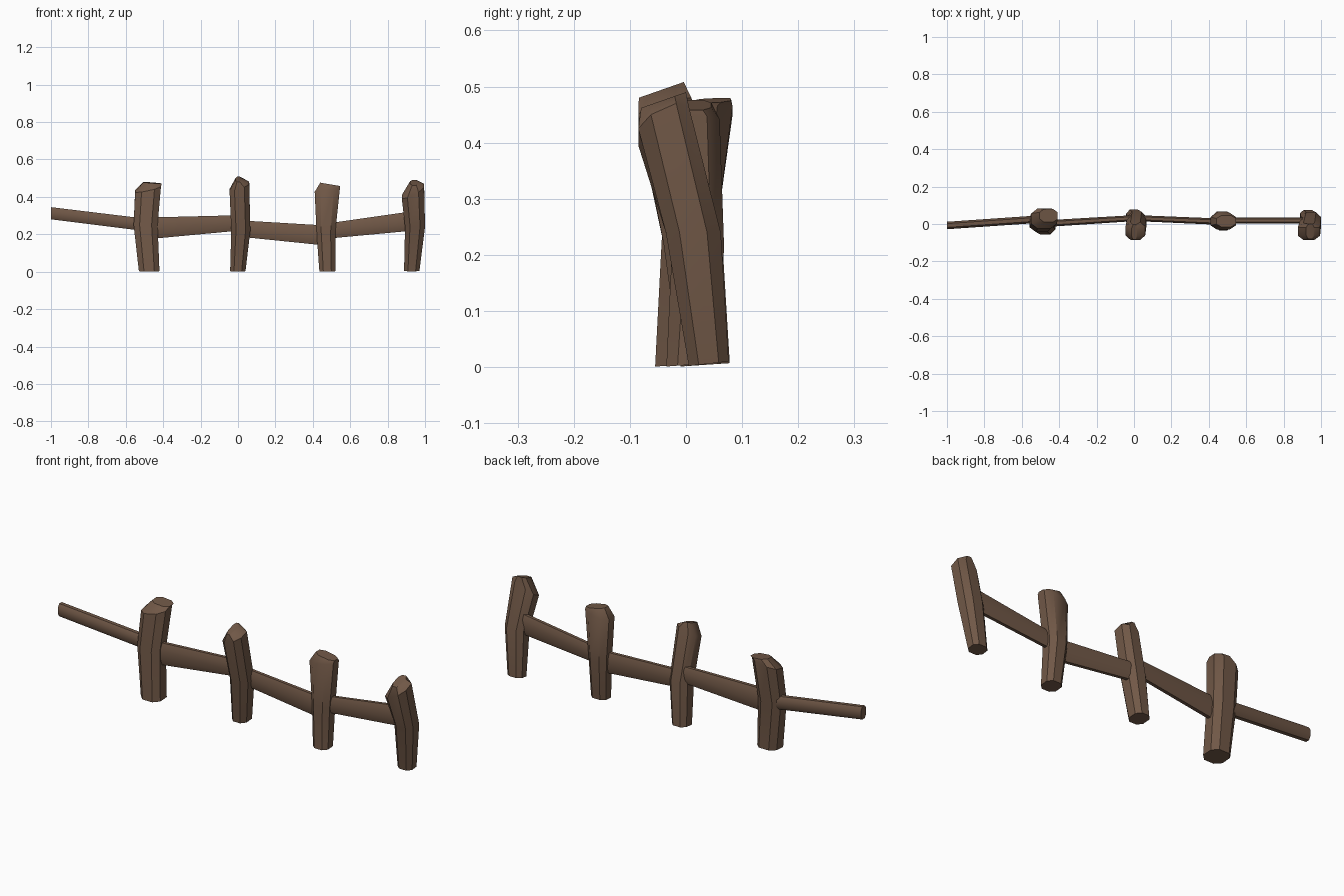
import bpy, bmesh, math

wood = bpy.data.materials.new("brown wood")
wood.diffuse_color = (0.165, 0.098, 0.063, 1)

# Chamfered section shared by all timbers (unit half-extents)
C = 0.5
SECTION = [(1, -C), (1, C), (C, 1), (-C, 1), (-1, C), (-1, -C), (-C, -1), (C, -1)]


def loft(name, rings):
    """Skin a list of vertex rings and close both ends."""
    bm = bmesh.new()
    loops = [[bm.verts.new(p) for p in ring] for ring in rings]
    n = len(loops[0])
    for a, b in zip(loops, loops[1:]):
        for i in range(n):
            j = (i + 1) % n
            bm.faces.new((a[i], a[j], b[j], b[i]))
    bm.faces.new(loops[0][::-1])
    bm.faces.new(loops[-1])
    bmesh.ops.recalc_face_normals(bm, faces=bm.faces)
    me = bpy.data.meshes.new(name)
    bm.to_mesh(me)
    bm.free()
    ob = bpy.data.objects.new(name, me)
    bpy.context.collection.objects.link(ob)
    me.materials.append(wood)
    bpy.ops.object.select_all(action='DESELECT')
    ob.select_set(True)
    bpy.context.view_layer.objects.active = ob
    bpy.ops.object.shade_smooth_by_angle(angle=math.radians(35))


def post(name, levels):
    """Each level: x0, x1, y0, y1, z, rise across x, rise across y."""
    rings = []
    for x0, x1, y0, y1, z, sx, sy in levels:
        rings.append([((x0 + x1) / 2 + u * (x1 - x0) / 2,
                       (y0 + y1) / 2 + v * (y1 - y0) / 2,
                       z + u * sx + v * sy) for u, v in SECTION])
    loft(name, rings)


def rail(name, ends):
    """Each end: x, y, z low, z high, half thickness."""
    rings = [[(x, y + u * t, (a + b) / 2 + v * (b - a) / 2) for u, v in SECTION]
             for x, y, a, b, t in ends]
    loft(name, rings)


# Crooked posts with hewn tops
post("post_left", [
    (-0.53, -0.42, -0.055, 0.05, 0.004, 0, 0.003),
    (-0.558, -0.43, -0.042, 0.055, 0.25, 0, 0),
    (-0.55, -0.412, -0.025, 0.083, 0.445, 0.015, 0.012),
    (-0.505, -0.408, 0.01, 0.08, 0.475, -0.004, 0.002)])
post("post_middle", [
    (-0.042, 0.04, -0.01, 0.078, 0.004, 0, 0.003),
    (-0.036, 0.066, -0.04, 0.065, 0.22, 0, 0),
    (-0.045, 0.06, -0.085, 0.01, 0.455, 0.02, 0.014),
    (-0.013, 0.017, -0.084, -0.004, 0.494, 0, 0.014)])
post("post_inner_right", [
    (0.435, 0.52, -0.035, 0.045, 0.004, 0, 0.003),
    (0.42, 0.52, -0.025, 0.068, 0.21, 0, 0),
    (0.41, 0.545, -0.03, 0.06, 0.437, 0.01, 0),
    (0.44, 0.545, -0.015, 0.045, 0.467, -0.009, 0)])
post("post_right", [
    (0.888, 0.97, 0.005, 0.076, 0.006, 0, 0.004),
    (0.893, 1.0, -0.036, 0.062, 0.24, 0, 0),
    (0.876, 0.995, -0.085, 0.005, 0.43, 0.03, 0.02),
    (0.92, 0.965, -0.08, 0.0, 0.476, 0, 0.014)])

# Tapered rails between the posts
rail("rail_end", [(-1.0, -0.008, 0.28, 0.345, 0.02), (-0.48, 0.028, 0.215, 0.282, 0.02)])
rail("rail_left", [(-0.47, 0.002, 0.175, 0.29, 0.018), (0.01, 0.032, 0.22, 0.302, 0.016)])
rail("rail_middle", [(0.0, 0.032, 0.188, 0.275, 0.016), (0.47, 0.012, 0.14, 0.247, 0.017)])
rail("rail_right", [(0.47, 0.018, 0.176, 0.257, 0.016), (0.94, 0.018, 0.22, 0.324, 0.016)])
